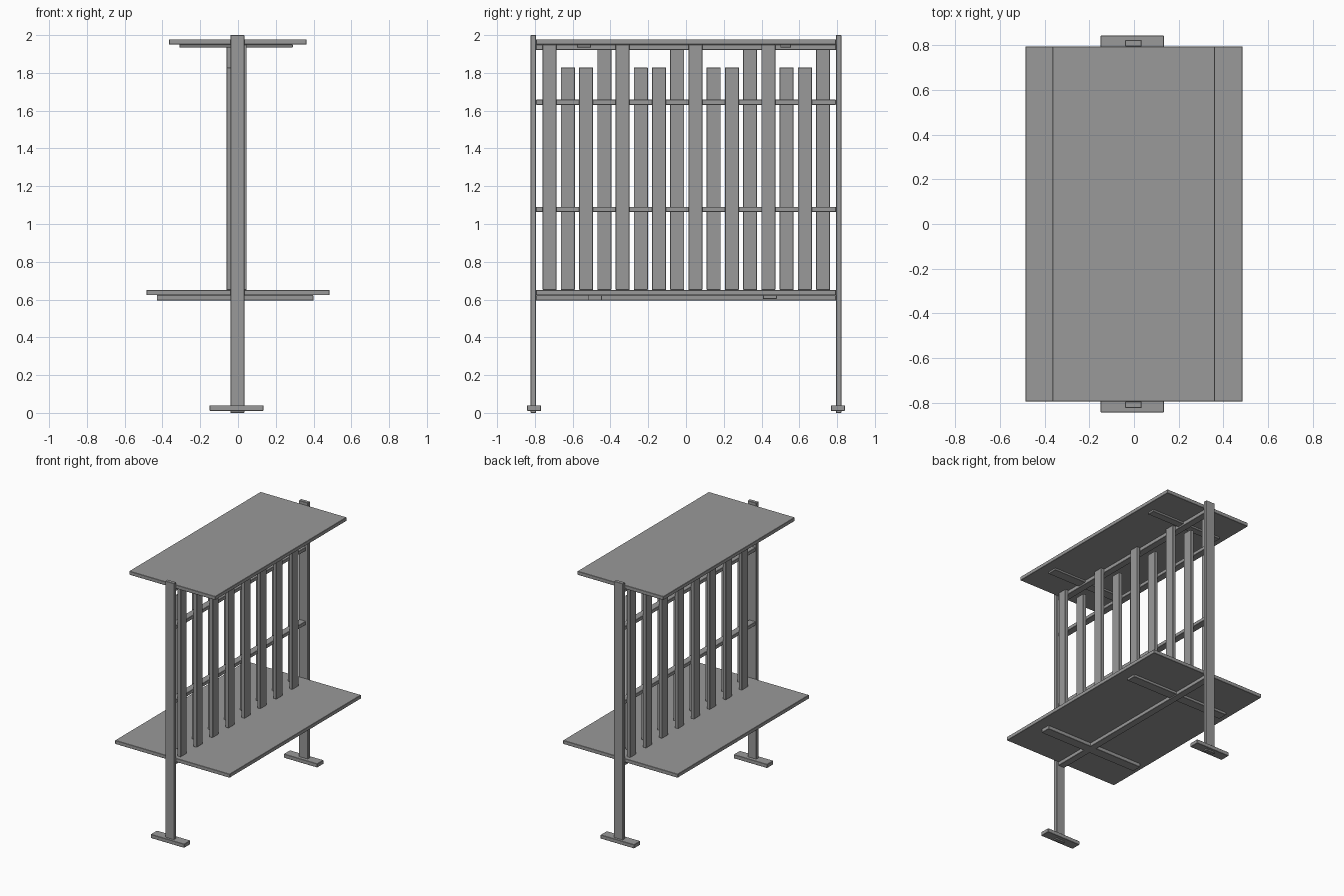
import bpy

if "Cube" in bpy.data.objects:
    bpy.data.objects.remove(bpy.data.objects["Cube"])

# Dark grey finish
grey = bpy.data.materials.new("dark_grey")
grey.diffuse_color = (0.32, 0.32, 0.32, 1)
grey.use_nodes = True
grey.node_tree.nodes["Principled BSDF"].inputs["Base Color"].default_value = grey.diffuse_color


def box(name, x, y, z):
    """Box with finely eased edges from (min, max) ranges on each axis."""
    bpy.ops.mesh.primitive_cube_add(
        size=1, location=[(a + b) / 2 for a, b in (x, y, z)])
    ob = bpy.context.object
    ob.name = name
    ob.scale = [b - a for a, b in (x, y, z)]
    bpy.ops.object.transform_apply(location=False, rotation=False, scale=True)
    ob.data.materials.append(grey)
    bevel = ob.modifiers.new("eased_edges", "BEVEL")
    bevel.width = 0.002
    bevel.segments = 1
    return ob


# End posts and their feet
for s, side in ((-1, "front"), (1, "back")):
    box(side + "_post", (-0.04, 0.034), sorted((s * 0.794, s * 0.822)), (0, 2.0))
    box(side + "_foot", (-0.15, 0.134), sorted((s * 0.767, s * 0.842)), (0.011, 0.04))

# Shelf and roof boards
box("shelf", (-0.485, 0.485), (-0.794, 0.794), (0.623, 0.651))
box("roof", (-0.365, 0.363), (-0.794, 0.794), (1.95, 1.978))

# Long rails between the posts
for name, z0, z1 in (("shelf_rail", 0.595, 0.623), ("lower_rail", 1.064, 1.091),
                     ("upper_rail", 1.631, 1.658), ("roof_rail", 1.921, 1.95)):
    box(name, (-0.034, 0.019), (-0.794, 0.794), (z0, z1))

# Cross braces under the boards
box("shelf_brace_front", (-0.43, 0.4), (-0.52, -0.445), (0.595, 0.623))
box("shelf_brace_back", (-0.43, 0.4), (0.407, 0.481), (0.603, 0.623))
box("roof_brace_front", (-0.31, 0.29), (-0.577, -0.503), (1.934, 1.95))
box("roof_brace_back", (-0.31, 0.29), (0.499, 0.556), (1.934, 1.95))

# Slats, alternating sides of the rails and alternating tall / short
for i in range(16):
    y = -0.722 + i * 0.0965
    x = (0.019, 0.046) if i % 2 == 0 else (-0.061, -0.034)
    top = 1.95 if i % 4 in (0, 3) else 1.829
    box("slat_%02d" % (i + 1), x, (y - 0.037, y + 0.037), (0.651, top))
